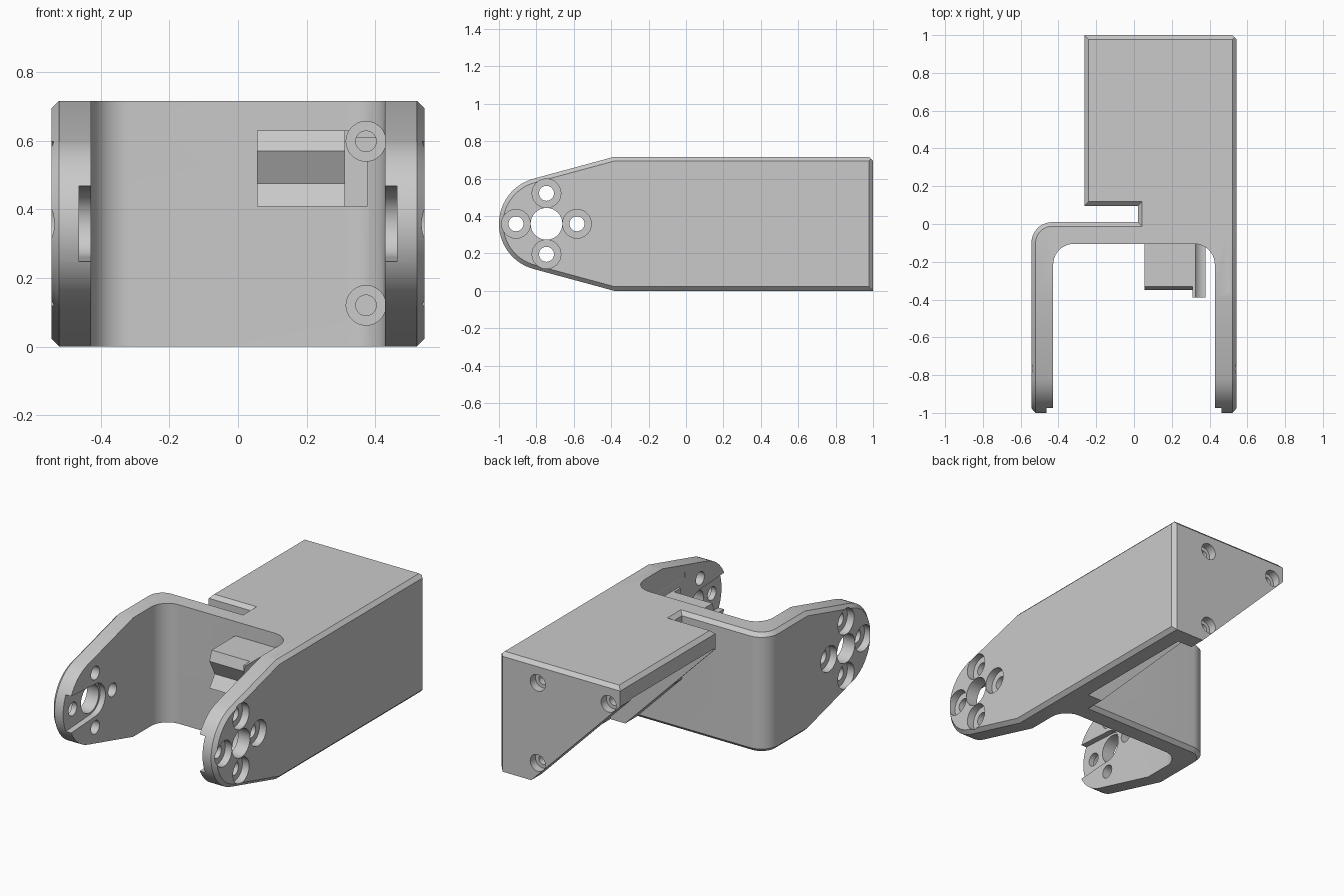
import bpy, bmesh
from math import cos, sin, radians
from mathutils import Vector

cube = bpy.data.objects.get("Cube")
if cube:
    bpy.data.objects.remove(cube)

W, H, T, MID = 0.543, 0.716, 0.115, 0.358   # half width, height, wall, mid height
CH = 0.022                                  # edge chamfer
AXIS_Y = -0.746                             # pivot position

grey = bpy.data.materials.new("plain grey")
grey.use_nodes = True
colour = (0.59, 0.59, 0.59, 1)
grey.diffuse_color = colour
grey.node_tree.nodes["Principled BSDF"].inputs["Base Color"].default_value = colour


def arc(cx, cy, r, a0, a1, n):
    steps = [radians(a0 + (a1 - a0) * i / n) for i in range(n + 1)]
    return [(cx + r * cos(a), cy + r * sin(a)) for a in steps]


def prism(name, pts, axis, lo, hi, chamfer=None):
    """Extrude a profile along an axis; chamfer is a rule on edge end points."""
    place = {"x": lambda p, t: (t, p[0], p[1]),
             "y": lambda p, t: (p[0], t, p[1]),
             "z": lambda p, t: (p[0], p[1], t)}[axis]
    bm = bmesh.new()
    face = bm.faces.new([bm.verts.new(place(p, lo)) for p in pts])
    ext = bmesh.ops.extrude_face_region(bm, geom=[face])
    shift = Vector(place((0, 0), hi - lo))
    for v in ext["geom"]:
        if isinstance(v, bmesh.types.BMVert):
            v.co += shift
    bmesh.ops.recalc_face_normals(bm, faces=bm.faces)
    if chamfer:
        edges = [e for e in bm.edges if chamfer(e.verts[0].co, e.verts[1].co)]
        bmesh.ops.bevel(bm, geom=edges, offset=CH, segments=1, affect="EDGES")
    me = bpy.data.meshes.new(name)
    bm.to_mesh(me)
    bm.free()
    ob = bpy.data.objects.new(name, me)
    me.materials.append(grey)
    bpy.context.collection.objects.link(ob)
    return ob


def box(name, x0, x1, y0, y1, z0, z1, chamfer=None):
    return prism(name, [(x0, y0), (x1, y0), (x1, y1), (x0, y1)], "z", z0, z1, chamfer)


def combine(target, other, op):
    mod = target.modifiers.new("cut", "BOOLEAN")
    mod.operation, mod.solver, mod.object = op, "EXACT", other
    bpy.context.view_layer.objects.active = target
    bpy.ops.object.modifier_apply(modifier=mod.name)
    bpy.data.objects.remove(other)


def drill(target, axis, u, v, r, lo, hi):
    hole = prism("hole_cutter", arc(u, v, r, 0, 348.75, 31), axis, lo, hi)
    combine(target, hole, "DIFFERENCE")


# Fork: two arms joined by a cross plate, rounded at the corners
inner = W - T
plan = ([(W, -1), (W, 0.01)] + arc(-W + 0.11, -0.1, 0.11, 90, 180, 10) + [(-W, -1), (-inner, -1)]
        + arc(-inner + 0.11, -0.215, 0.11, 180, 90, 10)
        + arc(inner - 0.11, -0.215, 0.11, 90, 0, 10) + [(inner, -1)])


def back_rim(a, b):
    flat = abs(a.z - b.z) < 1e-5
    return flat and min(a.y, b.y) > -0.101 and (max(a.y, b.y) > 0.0 or max(a.x, b.x) < -inner)


bracket = prism("bracket_body", plan, "z", 0, H, back_rim)

# Rear housing: three-cornered section with a sloping open underside
section = [(-0.262, H), (W, H), (W, 0), (0.33, 0), (-0.262, 0.6)]
housing = prism("rear_housing", section, "y", -0.03, 1,
                lambda a, b: min(a.z, b.z) > 0.7
                and (min(a.y, b.y) > 0.9 or max(a.x, b.x) < -0.25))

# Slot between housing and cross plate, chamfered around its upper edge
combine(housing, box("slot_cutter", -0.7, 0.02, -0.2, 0.096, -0.1, 1), "DIFFERENCE")
combine(housing, box("slot_rim_cutter", -0.7, 0.042, -0.2, 0.118, H - CH, 1,
                     lambda a, b: max(a.z, b.z) < H), "DIFFERENCE")

# Hollow inside the housing, open along the slope
cavity = prism("cavity_cutter", [(-0.31, 0.608), (inner, 0.608), (inner, -0.1), (0.3, -0.1)],
               "y", 0.107, 0.9)
combine(housing, cavity, "DIFFERENCE")
combine(bracket, housing, "UNION")

# Side outline trims the arms to tapered, rounded tips with chamfered rims
outline = ([(1, 0), (1, H), (-0.385, H)] + arc(-0.75, MID, 0.25, 105.4, 254.6, 28) + [(-0.385, 0)])
trim = prism("outline_trim", outline, "x", -W, W, lambda a, b: abs(a.x - b.x) < 1e-5)
combine(bracket, trim, "INTERSECT")

# Cable guide on the cross plate, with a shallow V groove along its front
guide_profile = [(-0.09, 0.408), (-0.35, 0.408), (-0.3, 0.475),
                 (-0.35, 0.57), (-0.33, 0.63), (-0.09, 0.63)]
guide = prism("cable_guide", guide_profile, "x", 0.055, 0.32)
combine(guide, box("guide_end", 0.31, 0.378, -0.39, -0.09, 0.408, 0.63), "UNION")
combine(bracket, guide, "UNION")

# Screw holes with wide access bores through the cross plate
for z in (0.598, 0.12):
    drill(bracket, "y", 0.373, z, 0.058, -0.6, -0.06)
    drill(bracket, "y", 0.373, z, 0.03, -0.1, 0.15)

# Mounting holes in the rear wall
for x, z in ((0.287, 0.597), (0.287, 0.115), (-0.185, 0.597)):
    drill(bracket, "y", x, z, 0.05, 0.95, 1.1)
    drill(bracket, "y", x, z, 0.028, 0.85, 1.1)

# Pivot holes and inner horn recess on each arm
for s in (-1, 1):
    def span(a, b):
        return sorted((s * a, s * b))
    lo, hi = span(inner - 0.02, inner + 0.036)
    recess = ([(-1.01, MID - 0.112)] + arc(AXIS_Y, MID, 0.097, -90, 90, 16)
              + [(-1.01, MID + 0.112)])
    combine(bracket, prism("recess_cutter", recess, "x", lo, hi), "DIFFERENCE")
    drill(bracket, "x", AXIS_Y, MID, 0.085, *span(0.38, 0.6))
    for dy, dz in ((1, 0), (-1, 0), (0, 1), (0, -1)):
        y, z = AXIS_Y + 0.163 * dy, MID + 0.163 * dz
        drill(bracket, "x", y, z, 0.077, *span(W - 0.045, 0.6))
        drill(bracket, "x", y, z, 0.04, *span(0.41, 0.6))

# Smooth curved walls, keep hard edges
bpy.ops.object.select_all(action="DESELECT")
bracket.select_set(True)
bpy.context.view_layer.objects.active = bracket
bpy.ops.object.shade_smooth_by_angle(angle=radians(25))
